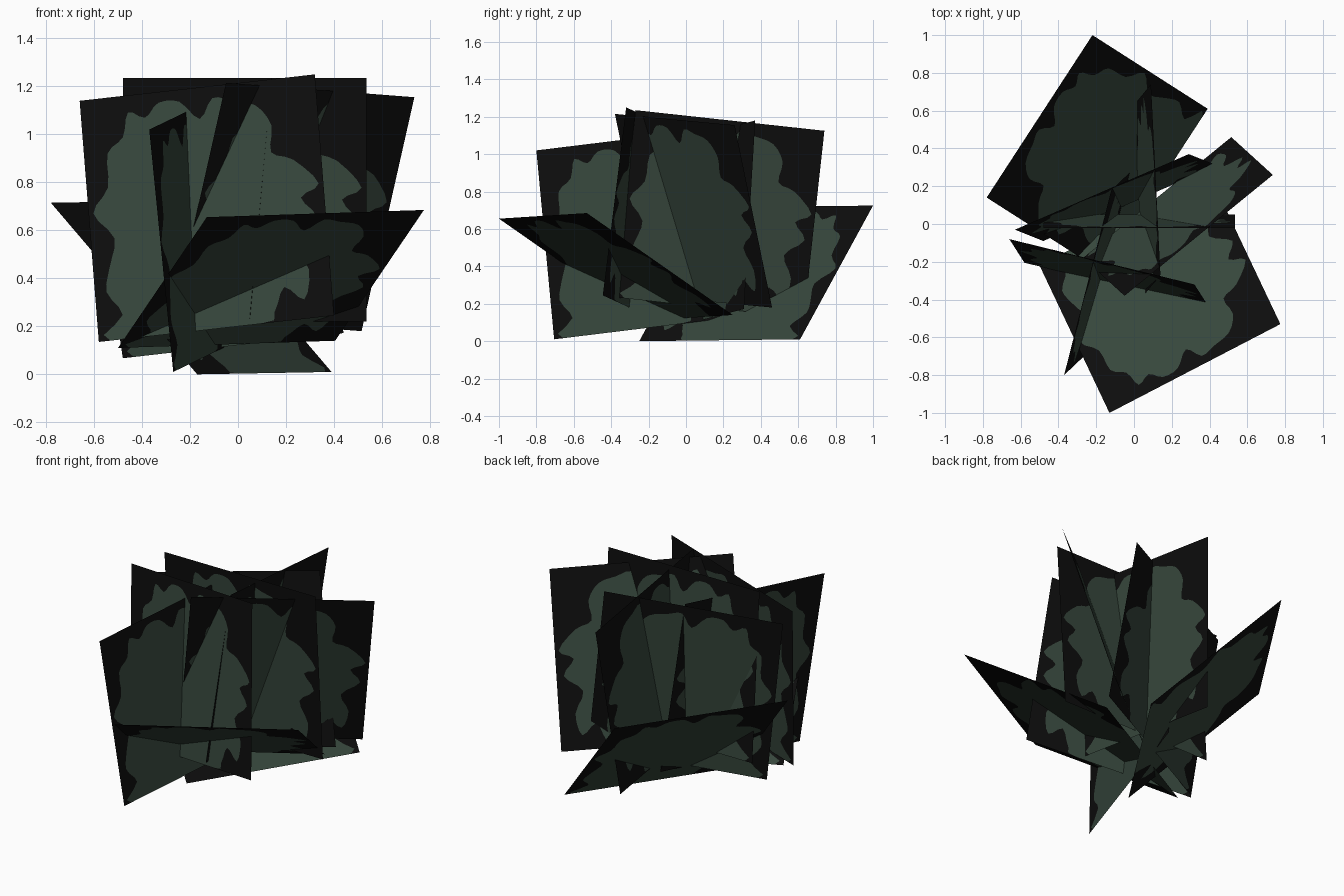
import bpy
from mathutils import Vector
from mathutils.geometry import delaunay_2d_cdt

if "Cube" in bpy.data.objects:
    bpy.data.objects.remove(bpy.data.objects["Cube"])


def material(name, rgb):
    m = bpy.data.materials.new(name)
    m.diffuse_color = (*rgb, 1.0)
    m.use_nodes = True
    m.node_tree.nodes["Principled BSDF"].inputs["Base Color"].default_value = m.diffuse_color
    return m


BLACK = material("black_backing", (0.004, 0.004, 0.004))
GREEN = material("dark_leaf_green", (0.037, 0.062, 0.045))

# Lobed foliage outline in card space (u across, v up)
OUTLINE = [(.05, 0), (.11, .1), (.05, .2), (.07, .3), (.10, .42), (.02, .53),
           (.09, .63), (.10, .77), (.17, .83), (.20, .93), (.27, .90),
           (.33, .955), (.42, .95), (.50, .87), (.56, .95), (.64, .93),
           (.74, .90), (.80, .81), (.79, .70), (.88, .66), (.98, .55),
           (.90, .50), (.96, .41), (.86, .32), (.91, .20), (.88, .08),
           (.80, .14), (.75, .04), (.68, 0)]


def smooth_outline(pts, steps=3):
    """Closed Catmull-Rom curve through the points, kept on the card."""
    out = []
    n = len(pts)
    for i in range(n):
        a, b, c, d = (Vector(pts[(i + k) % n]) for k in (-1, 0, 1, 2))
        if i == n - 1:                      # straight foot along the card edge
            out.append(b)
            continue
        for s in range(steps):
            t = s / steps
            p = 0.5 * (2 * b + (c - a) * t + (2 * a - 5 * b + 4 * c - d) * t ** 2
                       + (3 * b - a - 3 * c + d) * t ** 3)
            out.append(Vector((min(max(p.x, 0.005), 0.995), max(p.y, 0.0))))
    return out


LEAF = smooth_outline(OUTLINE)


def inside(p):
    hit = False
    for a, b in zip(LEAF, LEAF[1:] + LEAF[:1]):
        if (a.y > p.y) != (b.y > p.y):
            if p.x < (b.x - a.x) * (p.y - a.y) / (b.y - a.y) + a.x:
                hit = not hit
    return hit


# Triangulated card pattern shared by every card
square = [Vector(p) for p in ((0, 0), (1, 0), (1, 1), (0, 1))]
n = len(LEAF)
edges = [(i, (i + 1) % 4) for i in range(4)]
edges += [(4 + i, 4 + (i + 1) % n) for i in range(n)]
UV, _, TRIS, *_ = delaunay_2d_cdt(square + LEAF, edges, [], 0, 1e-5)


def card(name, top_start, top_end, bottom_start):
    """Square card: u runs along the top edge, v runs up the start edge."""
    a, b, c = Vector(top_start), Vector(top_end), Vector(bottom_start)
    verts = [c + (b - a) * p.x + (a - c) * p.y for p in UV]
    mesh = bpy.data.meshes.new(name)
    mesh.from_pydata(verts, [], [list(t) for t in TRIS])
    mesh.materials.append(BLACK)
    mesh.materials.append(GREEN)
    for poly, t in zip(mesh.polygons, TRIS):
        centre = sum((UV[i] for i in t), Vector((0, 0))) / len(t)
        poly.material_index = 1 if inside(centre) else 0
    obj = bpy.data.objects.new(name, mesh)
    bpy.context.collection.objects.link(obj)


# Splayed outer cards
card("front_leaning_card", (-.13, -1.0, .655), (.775, -.53, .685), (-.5, -.22, .11))
card("back_leaning_card", (-.22, 1.0, .725), (-.78, .14, .715), (.39, .61, .01))
# Upright crossing cards
card("centre_card", (-.48, -.02, 1.235), (.535, -.02, 1.235), (-.48, .05, .22))
card("front_left_card", (-.66, -.08, 1.14), (.32, -.32, 1.25), (-.58, -.205, .135))
card("diagonal_card", (-.05, -.38, 1.215), (.735, .26, 1.155), (-.27, -.18, .24))
card("lengthwise_card", (.14, -.27, 1.235), (.09, .74, 1.125), (.05, -.38, .235))
card("left_lengthwise_card", (-.37, -.8, 1.02), (-.12, .18, 1.14), (-.27, -.705, .01))
card("back_cross_card", (-.63, -.03, 1.075), (.29, .37, 1.18), (-.48, -.09, .067))
